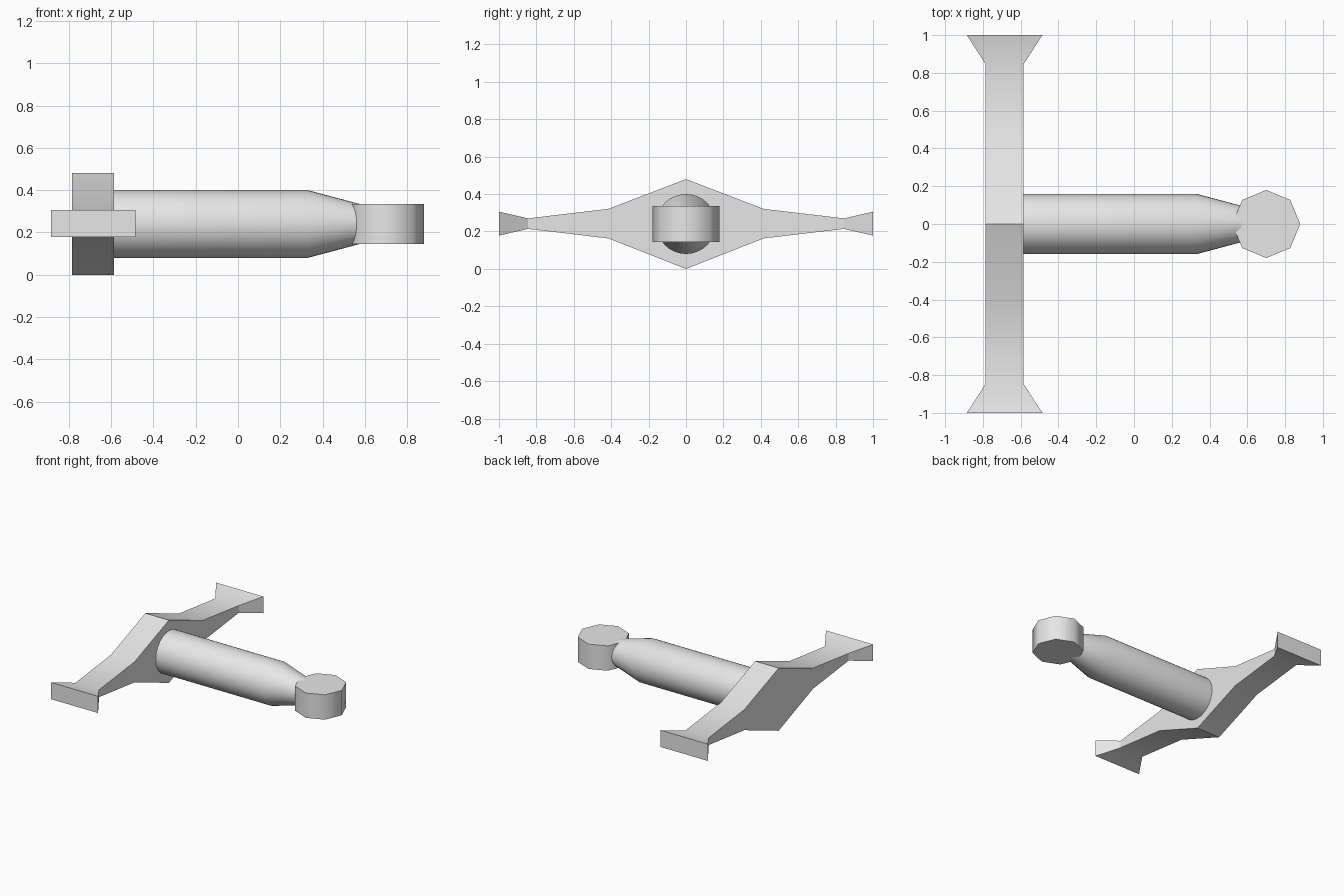
import bpy, bmesh, math
from mathutils import Matrix

cube = bpy.data.objects.get("Cube")
if cube:
    bpy.data.objects.remove(cube, do_unlink=True)

AXIS_Z = 0.24

gray = bpy.data.materials.new("light_gray")
gray.use_nodes = True
gray.diffuse_color = (0.8, 0.8, 0.8, 1)
gray.node_tree.nodes["Principled BSDF"].inputs["Base Color"].default_value = gray.diffuse_color


def finish(name, bm, smooth_angle):
    bmesh.ops.recalc_face_normals(bm, faces=bm.faces)
    mesh = bpy.data.meshes.new(name)
    bm.to_mesh(mesh)
    bm.free()
    mesh.materials.append(gray)
    obj = bpy.data.objects.new(name, mesh)
    bpy.context.collection.objects.link(obj)
    bpy.ops.object.select_all(action='DESELECT')
    obj.select_set(True)
    bpy.context.view_layer.objects.active = obj
    bpy.ops.object.shade_smooth_by_angle(angle=math.radians(smooth_angle))
    return obj


def loft(bm, rings):
    """Bridge successive closed rings of points and cap both ends."""
    loops = [[bm.verts.new(p) for p in ring] for ring in rings]
    for a, b in zip(loops, loops[1:]):
        for i in range(len(a)):
            j = (i + 1) % len(a)
            bm.faces.new((a[i], a[j], b[j], b[i]))
    bm.faces.new(loops[0])
    bm.faces.new(loops[-1])


# Crossbar: rectangular sections (y, half width, bottom, top), same on both sides
half = [(0.0, 0.1, 0.0, 0.48), (0.415, 0.1, 0.163, 0.321),
        (0.845, 0.1, 0.214, 0.27), (1.0, 0.2, 0.178, 0.306)]
sections = [(-y, w, b, t) for y, w, b, t in reversed(half[1:])] + half
bm = bmesh.new()
loft(bm, [[(-0.685 + sx * w, y, z) for sx, z in ((-1, b), (1, b), (1, t), (-1, t))]
          for y, w, b, t in sections])
finish("crossbar", bm, 30)

# Shaft: round barrel with a tapered front end
SIDES = 32
bm = bmesh.new()
loft(bm, [[(x, r * math.cos(a), AXIS_Z + r * math.sin(a))
           for a in (math.tau * i / SIDES for i in range(SIDES))]
          for x, r in ((-0.6, 0.16), (0.33, 0.16), (0.6, 0.088))])
finish("shaft", bm, 30)

# Knob: upright eight-sided cylinder on the tip
bm = bmesh.new()
bmesh.ops.create_cone(bm, cap_ends=True, segments=8, radius1=0.18, radius2=0.18,
                      depth=0.19, matrix=Matrix.Translation((0.7, 0, AXIS_Z)))
finish("knob", bm, 50)
